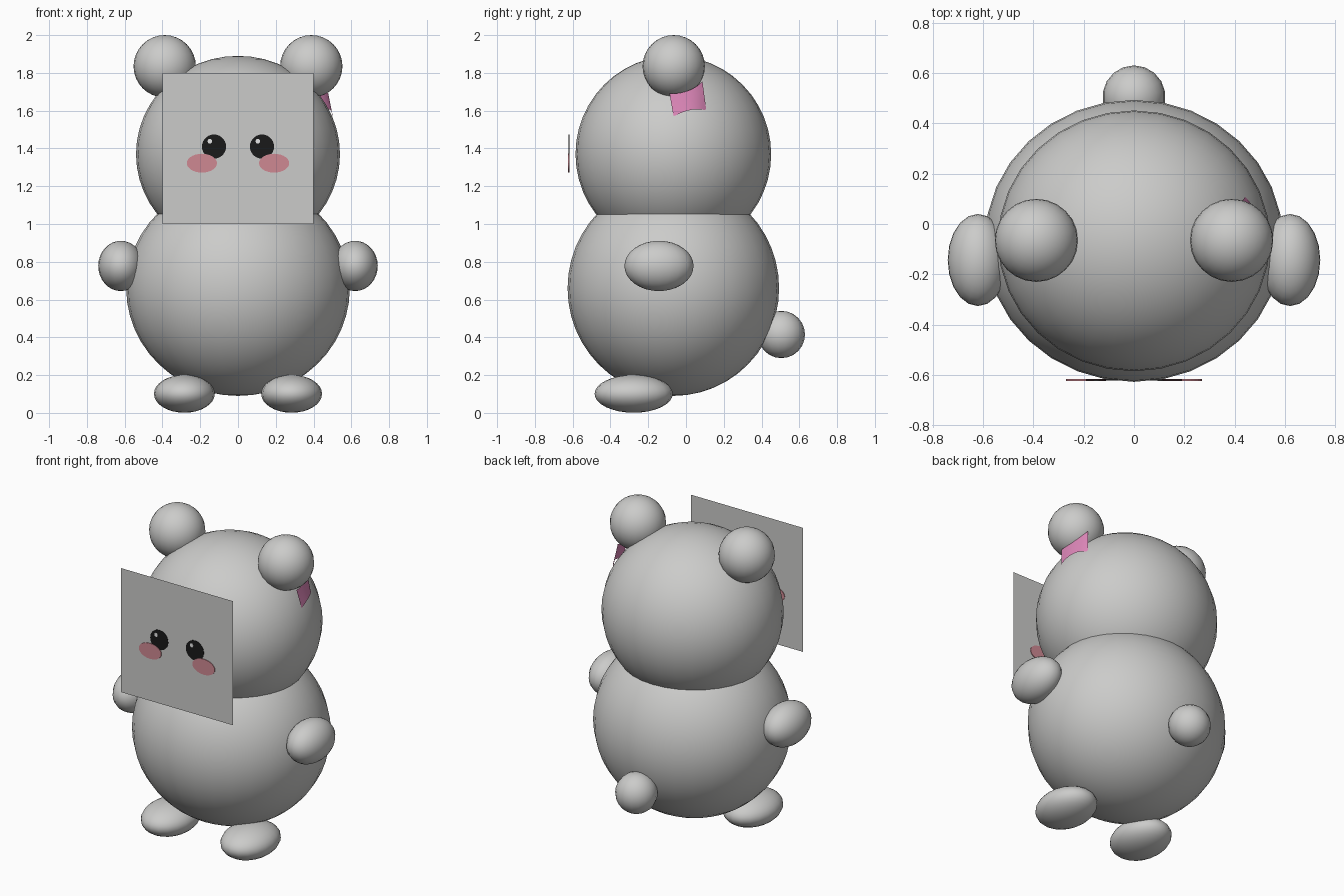
import bpy, bmesh, math

if "Cube" in bpy.data.objects:
    bpy.data.objects.remove(bpy.data.objects["Cube"])


def material(name, r, g, b):
    m = bpy.data.materials.new(name)
    m.diffuse_color = (r, g, b, 1)
    m.use_nodes = True
    m.node_tree.nodes["Principled BSDF"].inputs["Base Color"].default_value = m.diffuse_color
    return m


GREY = material("soft_grey", 0.6, 0.6, 0.59)
BLACK = material("eye_black", 0.01, 0.01, 0.01)
WHITE = material("highlight_white", 0.9, 0.9, 0.9)
BLUSH = material("blush_pink", 0.62, 0.25, 0.29)
BOW = material("bow_pink", 0.72, 0.24, 0.48)


def finish(bm, name, mat, smooth=True):
    me = bpy.data.meshes.new(name)
    bm.to_mesh(me)
    bm.free()
    me.materials.append(mat)
    for p in me.polygons:
        p.use_smooth = smooth
    ob = bpy.data.objects.new(name, me)
    bpy.context.collection.objects.link(ob)
    return ob


def ball(name, loc, radii, segs=24, rings=16):
    bm = bmesh.new()
    bmesh.ops.create_uvsphere(bm, u_segments=segs, v_segments=rings, radius=1)
    bmesh.ops.scale(bm, vec=radii, verts=bm.verts)
    bmesh.ops.translate(bm, vec=loc, verts=bm.verts)
    return finish(bm, name, GREY)


# Torso, head and tail
ball("body", (0, -0.067, 0.66), (0.592, 0.56, 0.57), 32, 24)
ball("head", (0, -0.067, 1.37), (0.54, 0.518, 0.52), 32, 24)
ball("tail", (0, 0.505, 0.415), (0.125, 0.125, 0.125), 18, 12)

# Paired ears, arms and feet
for s, side in ((-1, "left"), (1, "right")):
    ball(side + "_ear", (s * 0.388, -0.065, 1.835), (0.165, 0.165, 0.165))
    ball(side + "_arm", (s * 0.62, -0.143, 0.778), (0.12, 0.183, 0.133), 20, 16)
    ball(side + "_foot", (s * 0.284, -0.277, 0.101), (0.161, 0.207, 0.1), 20, 16)

# Flat face panel floating in front of the head
FACE_Y = -0.62
bm = bmesh.new()
bm.faces.new([bm.verts.new((x, FACE_Y, z))
              for x, z in ((-0.4, 1.0), (0.4, 1.0), (0.4, 1.8), (-0.4, 1.8))])
finish(bm, "face_panel", GREY, False)


def spot(name, x, z, rx, rz, thick, mat):
    """Thin oval plate showing on both sides of the face panel."""
    bm = bmesh.new()
    bmesh.ops.create_cone(bm, cap_ends=True, segments=28, radius1=1, radius2=1, depth=thick)
    for v in bm.verts:
        v.co = (x + v.co.x * rx, FACE_Y + v.co.z, z + v.co.y * rz)
    bmesh.ops.recalc_face_normals(bm, faces=bm.faces)
    finish(bm, name, mat, False)


# Painted eyes, highlights and cheeks
for s, side in ((-1, "left"), (1, "right")):
    x = s * 0.127
    spot(side + "_eye", x, 1.41, 0.064, 0.064, 0.004, BLACK)
    spot(side + "_eye_highlight", x - 0.022, 1.438, 0.012, 0.013, 0.006, WHITE)
    spot(side + "_cheek", s * 0.191, 1.322, 0.08, 0.05, 0.008, BLUSH)

# Curved ribbon hanging below the right ear
TOP = ((0.478, -0.087, 1.69), (0.465, 0.01, 1.705), (0.424, 0.087, 1.755))
LOW = ((0.5, -0.066, 1.57), (0.487, 0.03, 1.605), (0.443, 0.108, 1.60))
COLS, ROWS = 8, 3


def along(pts, t):
    w = (2 * (t - 0.5) * (t - 1), 4 * t * (1 - t), 2 * t * (t - 0.5))
    return [sum(wi * p[k] for wi, p in zip(w, pts)) for k in range(3)]


bm = bmesh.new()
grid = []
for j in range(ROWS + 1):
    row = []
    for i in range(COLS + 1):
        a, b = along(TOP, i / COLS), along(LOW, i / COLS)
        row.append(bm.verts.new([p + (q - p) * j / ROWS for p, q in zip(a, b)]))
    grid.append(row)
for j in range(ROWS):
    for i in range(COLS):
        bm.faces.new((grid[j][i], grid[j + 1][i], grid[j + 1][i + 1], grid[j][i + 1]))
finish(bm, "bow_ribbon", BOW)
